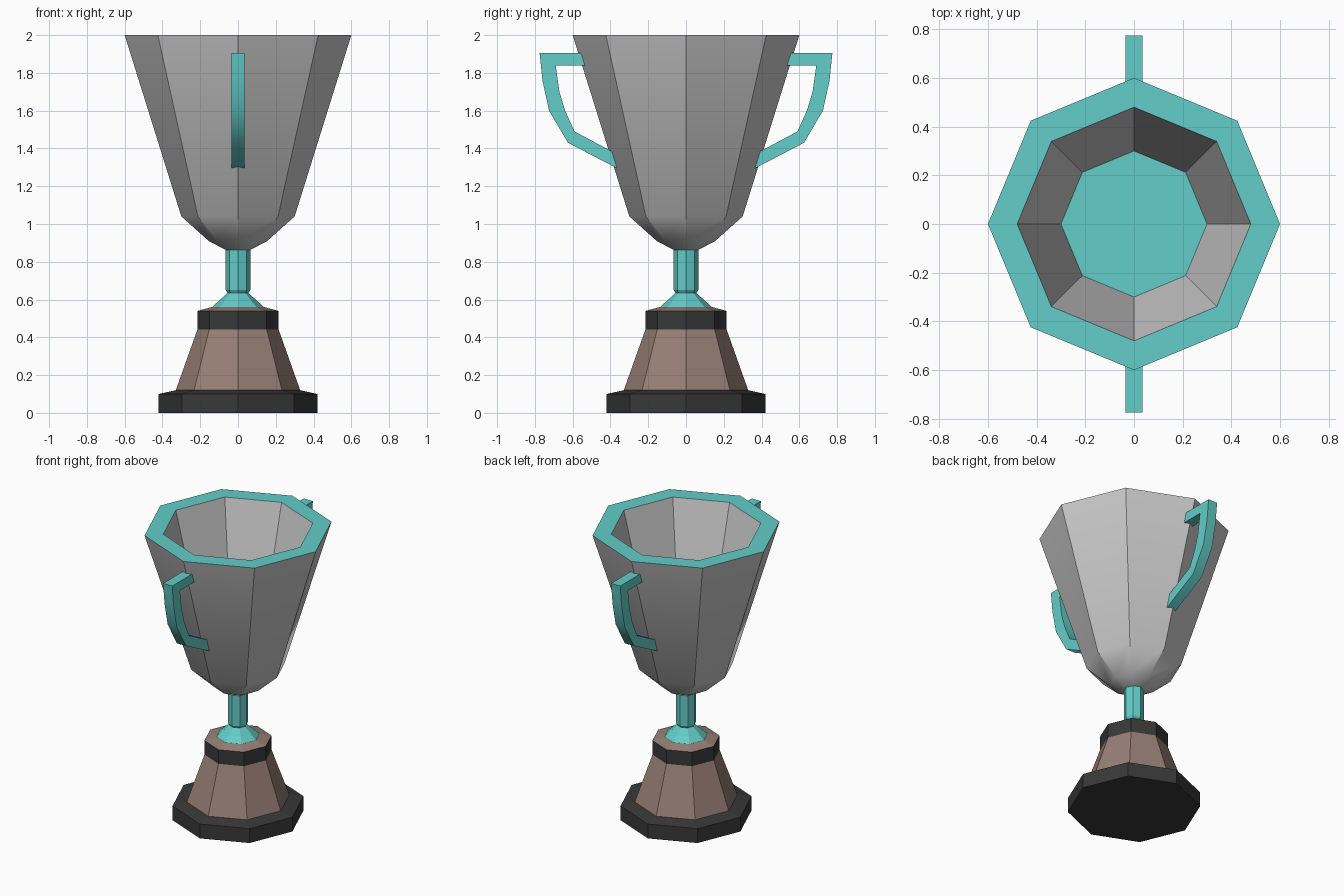
import bpy, bmesh, math

if "Cube" in bpy.data.objects:
    bpy.data.objects.remove(bpy.data.objects["Cube"])

def material(name, rgb):
    m = bpy.data.materials.new(name)
    m.diffuse_color = (*rgb, 1)
    m.use_nodes = True
    m.node_tree.nodes["Principled BSDF"].inputs["Base Color"].default_value = m.diffuse_color
    return m

silver = material("silver grey", (0.60, 0.60, 0.60))
teal = material("teal", (0.125, 0.61, 0.58))
brown = material("brown", (0.31, 0.215, 0.18))
black = material("charcoal", (0.04, 0.04, 0.04))

def finish(name, bm, mats, smooth=None):
    bmesh.ops.recalc_face_normals(bm, faces=bm.faces)
    mesh = bpy.data.meshes.new(name)
    bm.to_mesh(mesh)
    bm.free()
    for m in mats:
        mesh.materials.append(m)
    ob = bpy.data.objects.new(name, mesh)
    bpy.context.collection.objects.link(ob)
    if smooth:
        bpy.ops.object.select_all(action='DESELECT')
        ob.select_set(True)
        bpy.context.view_layer.objects.active = ob
        bpy.ops.object.shade_smooth_by_angle(angle=math.radians(smooth))
    return ob

def lathe(name, profile, mats, bands=None, end=0, smooth=None, sides=8):
    """Octagonal lathe of (radius, z) points; bands = material per ring of faces."""
    bm = bmesh.new()
    rings = []
    for r, z in profile:
        rings.append([bm.verts.new((r * math.cos(i * math.tau / sides),
                                    r * math.sin(i * math.tau / sides), z))
                      for i in range(sides)])
    for k, (a, b) in enumerate(zip(rings, rings[1:])):
        for i in range(sides):
            j = (i + 1) % sides
            f = bm.faces.new((a[i], a[j], b[j], b[i]))
            f.material_index = bands[k] if bands else 0
    bm.faces.new(rings[0])
    bm.faces.new(rings[-1]).material_index = end
    return finish(name, bm, mats, smooth)

# Stepped base
lathe("plinth", [(0.42, 0), (0.42, 0.10), (0.33, 0.12)], [black])
lathe("base_body", [(0.33, 0.118), (0.212, 0.45)], [brown])
lathe("base_collar", [(0.215, 0.44), (0.215, 0.54), (0.14, 0.56)],
      [black, brown], bands=[0, 1], end=1)

# Stem with flared foot
lathe("stem", [(0.14, 0.558), (0.055, 0.635), (0.065, 0.65), (0.065, 0.87)], [teal])

# Cup with teal rim and teal inner floor
lathe("cup", [(0.06, 0.86), (0.155, 0.91), (0.30, 1.04), (0.60, 2.0),
              (0.48, 2.0), (0.30, 1.3)],
      [silver, teal], bands=[0, 0, 0, 1, 0], end=1, smooth=30)

# Handles: matching outer and inner edge points (y, z), mirrored front to back
outer = [(0.54, 1.905), (0.775, 1.905), (0.76, 1.76), (0.725, 1.60), (0.625, 1.43), (0.365, 1.295)]
inner = [(0.535, 1.84), (0.69, 1.84), (0.67, 1.70), (0.64, 1.60), (0.59, 1.49), (0.375, 1.375)]

def handle(name, side):
    bm = bmesh.new()
    w = 0.035
    sections = [[bm.verts.new((x, side * y, z)) for x, (y, z) in
                 ((-w, o), (w, o), (w, n), (-w, n))] for o, n in zip(outer, inner)]
    for a, b in zip(sections, sections[1:]):
        for i in range(4):
            j = (i + 1) % 4
            bm.faces.new((a[i], a[j], b[j], b[i]))
    bm.faces.new(sections[0])
    bm.faces.new(sections[-1])
    finish(name, bm, [teal], smooth=40)

handle("front_handle", -1)
handle("back_handle", 1)
